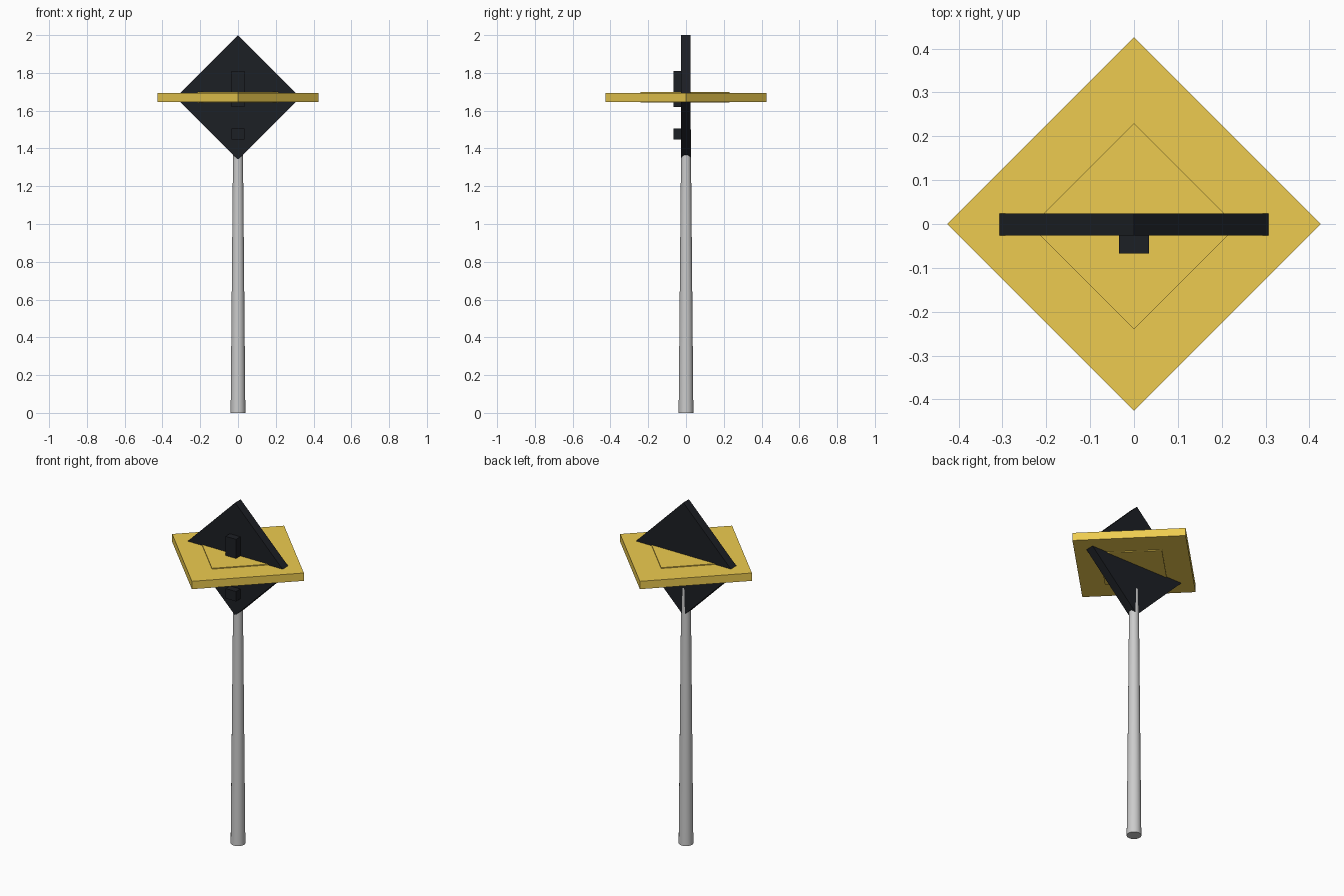
import bpy, math
from mathutils import Matrix

if "Cube" in bpy.data.objects:
    bpy.data.objects.remove(bpy.data.objects["Cube"])


def material(name, rgb):
    m = bpy.data.materials.new(name)
    m.diffuse_color = (*rgb, 1)
    m.use_nodes = True
    m.node_tree.nodes["Principled BSDF"].inputs["Base Color"].default_value = m.diffuse_color
    return m


yellow = material("yellow_paint", (0.85, 0.6, 0.08))
black = material("black_paint", (0.012, 0.014, 0.018))


def box(name, size, center, mat, turn=None):
    bpy.ops.mesh.primitive_cube_add(size=1)
    ob = bpy.context.object
    ob.name = name
    matrix = Matrix.Translation(center)
    if turn:
        matrix = matrix @ Matrix.Rotation(math.radians(45), 4, turn)
    ob.data.transform(matrix @ Matrix.Diagonal((*size, 1)))
    ob.data.materials.append(mat)
    return ob


R2 = math.sqrt(2)
MID = 1.67

# tapered round pole, its top buried in the black panel
bpy.ops.mesh.primitive_cone_add(vertices=32, radius1=0.039, radius2=0.0252,
                                depth=1.5, location=(0, 0, 0.75))
bpy.context.object.name = "pole"
bpy.ops.object.shade_smooth_by_angle(angle=math.radians(40))

# upright black diamond panel
box("black_panel", (0.33 * R2, 0.051, 0.33 * R2), (0, -0.001, MID), black, "Y")

# flat yellow diamond plate with a slightly raised inner diamond
box("yellow_plate", (0.426 * R2, 0.426 * R2, 0.046), (0, 0, MID), yellow, "Z")
box("inner_plate", (0.235 * R2, 0.235 * R2, 0.056), (0, -0.005, MID), yellow, "Z")

# warning mark: long bar above a short dot
box("mark_bar", (0.068, 0.05, 0.19), (0, -0.042, 1.715), black)
box("mark_dot", (0.068, 0.05, 0.058), (0, -0.042, 1.476), black)
